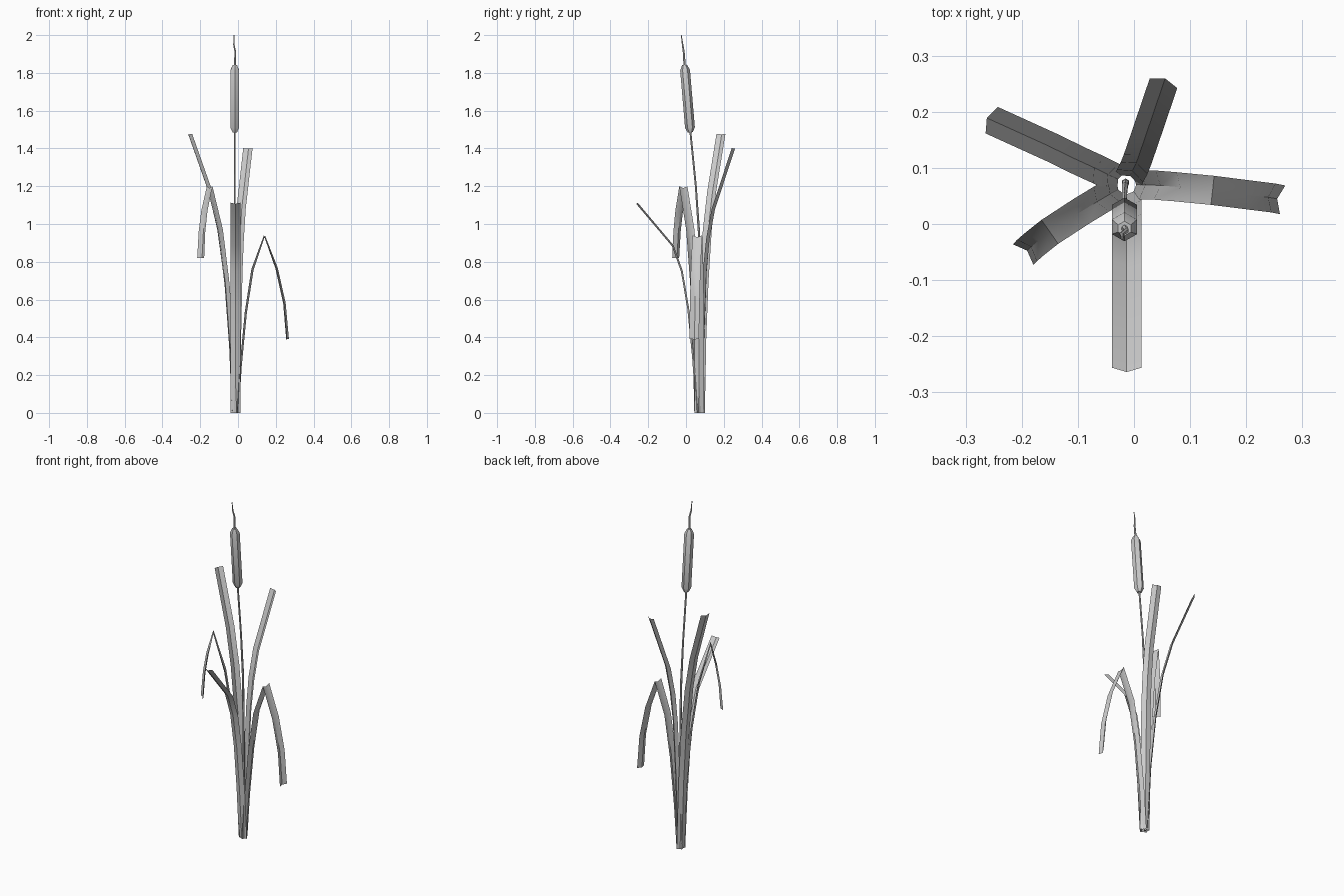
import bpy, bmesh, math
from mathutils import Vector

if "Cube" in bpy.data.objects:
    bpy.data.objects.remove(bpy.data.objects["Cube"])

UP = Vector((0, 0, 1))


def finish(name, bm):
    bmesh.ops.recalc_face_normals(bm, faces=bm.faces)
    me = bpy.data.meshes.new(name)
    bm.to_mesh(me)
    bm.free()
    ob = bpy.data.objects.new(name, me)
    bpy.context.collection.objects.link(ob)
    bpy.ops.object.select_all(action='DESELECT')
    ob.select_set(True)
    bpy.context.view_layer.objects.active = ob
    bpy.ops.object.shade_smooth_by_angle(angle=math.radians(40))
    return ob


def tangents(pts):
    n = len(pts) - 1
    return [((pts[min(i + 1, n)] - pts[i]).normalized() * (i < n)
             + (pts[i] - pts[max(i - 1, 0)]).normalized() * (i > 0)).normalized()
            for i in range(n + 1)]


def leaf(name, path, width=0.052, depth=0.01):
    """Folded strip with its keel on the outer/lower side."""
    pts = [Vector(p) for p in path]
    bm = bmesh.new()
    rows = []
    for i, (p, t) in enumerate(zip(pts, tangents(pts))):
        d = pts[min(i + 1, len(pts) - 1)] - pts[max(i - 1, 0)]
        d.z = 0
        d.normalize()
        side = UP.cross(d)
        keel = (d * t.z - UP * t.dot(d)).normalized()
        rows.append([bm.verts.new(p + side * s * width / 2 + keel * depth * k)
                     for s, k in ((-1, -0.5), (0, 0.5), (1, -0.5))])
    for a, b in zip(rows, rows[1:]):
        for j in range(2):
            bm.faces.new((a[j], a[j + 1], b[j + 1], b[j]))
    return finish(name, bm)


def tube(name, path, radii, sides=6):
    """Polygonal tube along a near-vertical path."""
    pts = [Vector(p) for p in path]
    bm = bmesh.new()
    rings = []
    for p, t, r in zip(pts, tangents(pts), radii):
        v = (Vector((0, 1, 0)) - t * t.y).normalized()
        u = v.cross(t)
        rings.append([bm.verts.new(p + (v * math.cos(a) + u * math.sin(a)) * r)
                      for a in (2 * math.pi * k / sides for k in range(sides))])
    for a, b in zip(rings, rings[1:]):
        for k in range(sides):
            m = (k + 1) % sides
            bm.faces.new((a[k], a[m], b[m], b[k]))
    bm.faces.new(rings[0])
    bm.faces.new(rings[-1])
    return finish(name, bm)


# Upright leaves
leaf("leaf_front", [(-.013, .058, 0), (-.013, .037, .3), (-.013, .012, .55),
                    (-.013, -.022, .75), (-.013, -.07, .885), (-.013, -.26, 1.11)])
leaf("leaf_back", [(-.009, .081, 0), (-.005, .09, .4), (.002, .104, .75),
                   (.008, .12, .92), (.018, .149, 1.08), (.054, .255, 1.4)])
leaf("leaf_left", [(-.024, .078, 0), (-.042, .086, .4), (-.066, .098, .7),
                   (-.103, .115, .97), (-.15, .138, 1.17), (-.258, .187, 1.476)])

# Leaves folded over at a sharp bend
leaf("leaf_right_bent", [(-.001, .07, 0), (.015, .07, .25), (.042, .069, .53), (.078, .066, .76),
                         (.14, .06, .935), (.203, .052, .765), (.244, .047, .58),
                         (.26, .044, .39)])
leaf("leaf_left_bent", [(-.024, .064, 0), (-.038, .056, .35), (-.062, .042, .68),
                        (-.098, .02, .97), (-.15, -.014, 1.195), (-.174, -.033, 1.07),
                        (-.187, -.044, .96), (-.194, -.051, .82)])

# Flower stem, seed head and tip spike
tube("stem", [(-.015, .074, 0), (-.015, .074, .6), (-.016, .069, .95),
              (-.017, .052, 1.2), (-.018, .022, 1.5)], [.007, .006, .006, .005, .005])
tube("seed_head", [(-.017, .023, 1.485), (-.017, .021, 1.51), (-.017, -.005, 1.815),
                   (-.017, -.008, 1.842)], [.013, .026, .026, .013])
tube("spike", [(-.017, -.007, 1.835), (-.014, -.012, 1.91), (-.022, -.018, 1.95),
               (-.021, -.025, 2.0)], [.006, .005, .004, .002])
